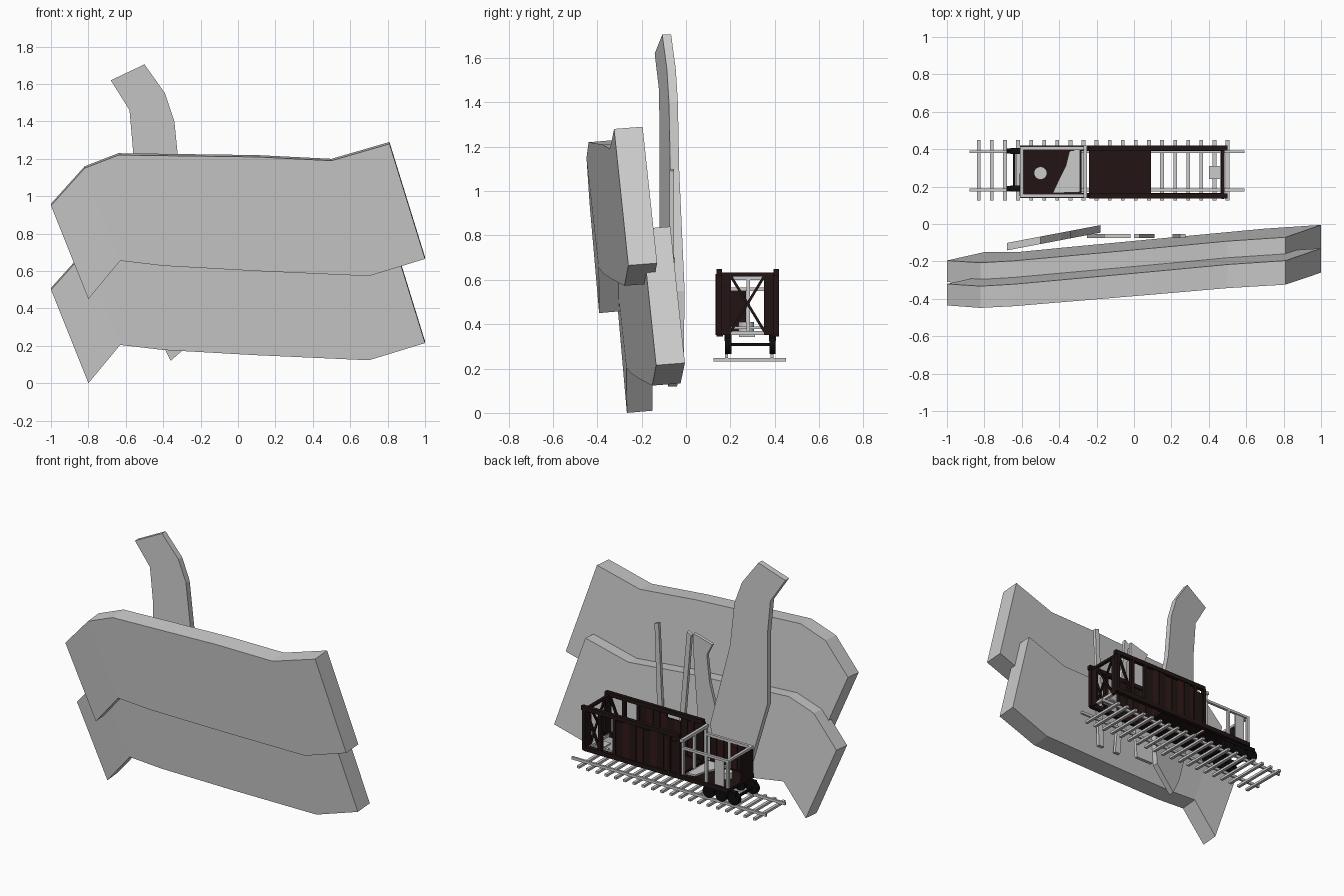
import bpy, bmesh, math, random
from mathutils import Vector

if "Cube" in bpy.data.objects:
    bpy.data.objects.remove(bpy.data.objects["Cube"])
random.seed(4)


def mat(name, r, g, b):
    m = bpy.data.materials.new(name)
    m.diffuse_color = (r, g, b, 1)
    m.use_nodes = True
    m.node_tree.nodes["Principled BSDF"].inputs["Base Color"].default_value = m.diffuse_color
    return m


BROWN = mat("charred_wood", 0.016, 0.007, 0.007)
BROWN2 = mat("charred_wood_red", 0.03, 0.010, 0.009)
BLACK = mat("soot_iron", 0.004, 0.004, 0.004)


def finish(name, bm, m=None):
    bmesh.ops.recalc_face_normals(bm, faces=bm.faces)
    me = bpy.data.meshes.new(name)
    bm.to_mesh(me)
    bm.free()
    ob = bpy.data.objects.new(name, me)
    bpy.context.collection.objects.link(ob)
    if m:
        me.materials.append(m)
    return ob


def box(name, x0, x1, y0, y1, z0, z1, m=None):
    bm = bmesh.new()
    bmesh.ops.create_cube(bm, size=1)
    for v in bm.verts:
        v.co = ((x0 + x1) / 2 + v.co.x * (x1 - x0), (y0 + y1) / 2 + v.co.y * (y1 - y0),
                (z0 + z1) / 2 + v.co.z * (z1 - z0))
    return finish(name, bm, m)


def beam(name, a, b, w, m=None):
    a, b = Vector(a), Vector(b)
    bm = bmesh.new()
    bmesh.ops.create_cube(bm, size=1)
    q = (b - a).to_track_quat('Z', 'Y')
    for v in bm.verts:
        v.co = (a + b) / 2 + q @ Vector((v.co.x * w, v.co.y * w, v.co.z * (b - a).length))
    return finish(name, bm, m)


def cyl(name, c, r, d, axis, m=None):
    bm = bmesh.new()
    bmesh.ops.create_cone(bm, cap_ends=True, segments=20, radius1=r, radius2=r, depth=d)
    q = Vector(axis).to_track_quat('Z', 'Y')
    for v in bm.verts:
        v.co = q @ v.co + Vector(c)
    return finish(name, bm, m)


def prism(name, pts, y_of, thick, m=None):
    """Outline in x,z, given depth along y."""
    bm = bmesh.new()
    f = [bm.verts.new((x, y_of(x, z), z)) for x, z in pts]
    b = [bm.verts.new((x, y_of(x, z) + thick, z)) for x, z in pts]
    bm.faces.new(f)
    bm.faces.new(b[::-1])
    for i in range(len(pts)):
        j = (i + 1) % len(pts)
        bm.faces.new((f[i], b[i], b[j], f[j]))
    return finish(name, bm, m)


# Two thick overlapping leaning slabs
TOP = [(-1, .95), (-.82, 1.15), (-.64, 1.22), (.1, 1.21), (.5, 1.19), (.81, 1.28)]
BOT = [(-.8, .45), (-.63, .655), (-.4, .628), (.1, .60), (.7, .573), (1, .665)]


def slab(name, dy, dz):
    bm = bmesh.new()
    rows = []
    for t, b in zip(TOP, BOT):
        ring = []
        for back in (0, 1):
            for x, z in ((t, b) if not back else (b, t)):
                y = -.29 + .0826 * max(x, -.85) - .079 * z
                th = .1225 + .0075 * x
                ring.append(bm.verts.new((x, y + dy + back * th, z + dz + back * .01)))
        rows.append(ring)
    for r, s in zip(rows, rows[1:]):
        for i in range(4):
            j = (i + 1) % 4
            bm.faces.new((r[i], r[j], s[j], s[i]))
    bm.faces.new(rows[0])
    bm.faces.new(rows[-1][::-1])
    finish(name, bm)


slab("front_slab", 0, 0)
slab("rear_slab", .125, -.45)

# Smoke plumes and thin strips behind the slabs
prism("large_plume", [(-.68, 1.62), (-.5, 1.705), (-.39, 1.55), (-.34, 1.4), (-.31, 1.1), (-.18, .55),
                      (-.2, .26), (-.36, .12), (-.42, .24), (-.46, .38), (-.56, .75), (-.56, 1.23),
                      (-.58, 1.46)], lambda x, z: -.012 + .19 * x, .04)
flat = lambda x, z: -.075
prism("small_plume", [(-.02, 1.10), (-.16, 1.06), (-.12, .98), (-.14, .8), (-.25, .4), (-.2, .28),
                      (-.07, .28), (-.05, .55), (-.03, .8), (-.02, .95)], flat, .022)
prism("strip_1", [(0, 1.08), (.03, 1.1), (.11, .25), (.07, .25)], flat, .022)
prism("strip_2", [(.245, 1.1), (.275, 1.09), (.245, .25), (.205, .25)], flat, .022)

# Track
for i, y in enumerate((.182, .387)):
    box(f"rail_{i}", -.88, .59, y - .007, y + .007, .248, .266)
for i in range(20):
    x = -.83 + i * .07
    box(f"sleeper_{i}", x - .01, x + .01, .125, .45, .232, .248)

# Wheels and axles under the low end
for i, x in enumerate((-.45, -.545, -.64)):
    for y in (.19, .39):
        cyl(f"wheel_{i}", (x, y, .308), .042, .028, (0, 1, 0), BLACK)
    beam(f"axle_{i}", (x, .18, .308), (x, .40, .308), .014, BLACK)
for y in (.19, .39):
    box("wheel_bar", -.66, -.42, y - .016, y + .016, .325, .355, BLACK)

# Wagon floor frame
for y in (.152, .405):
    box("sill", -.61, .48, y - .014, y + .014, .345, .375, BROWN)
box("wagon_floor", -.24, .09, .15, .41, .352, .37, BROWN)
box("floor_end", .46, .48, .15, .41, .352, .37)
box("under_block", .40, .46, .24, .31, .342, .352)

# Upper frame of the tall section
for y in (.15, .407):
    box("top_rail", -.24, .50, y - .013, y + .013, .62, .648, BROWN)
    for x in (-.235, -.16, .25, .36, .48):
        box("post", x - .012, x + .012, y - .012, y + .012, .35, .63, BROWN)
    beam("side_diagonal", (.36, y, .37), (.47, y, .62), .014, BROWN)
    # Burnt plank walls
    for i in range(9):
        x = -.225 + i * .052
        t = .62 - random.choice((0, 0, .01, .03))
        box("plank", x, x + .05, y - .006, y + .006, .355, t, (BROWN, BROWN2)[i % 2])
for y in (.168, .385):
    box("end_panel", .468, .482, y - .034, y + .034, .35, .625, BROWN)
box("end_beam", .465, .485, .14, .42, .615, .632, BROWN)
beam("brace_a", (.475, .2, .365), (.475, .355, .62), .012, BROWN)
beam("brace_b", (.475, .355, .365), (.475, .2, .62), .012, BROWN)
box("pale_cross_beam", -.27, -.25, .14, .42, .60, .62)
for y in (.155, .28, .40):
    box("bulkhead_post", -.268, -.252, y - .008, y + .008, .37, .6)

# Low cab: deck, frame, surviving panels, stove pipe
box("cab_deck", -.61, -.28, .15, .41, .352, .37, BROWN)
for i in range(6):
    box("far_wall_plank", -.60 + i * .052, -.552 + i * .052, .147, .157, .37, .55,
        (BROWN2, BROWN)[i % 2])
for y in (.152, .405):
    box("cab_top_rail", -.61, -.26, y - .009, y + .009, .55, .566)
    for x in (-.6, -.44):
        box("cab_post", x - .009, x + .009, y - .009, y + .009, .37, .555)
box("cab_end_rail", -.61, -.592, .15, .41, .55, .566)
box("pale_panel", -.57, -.50, .398, .406, .37, .55)
box("cab_end_board", -.612, -.6, .15, .27, .37, .55, BROWN)
cyl("round_plate", (-.5, .272, .39), .035, .04, (0, 0, 1))

# Broken pale board lying in the cab
bm = bmesh.new()
vs = [bm.verts.new((x, y, .378)) for x, y in
      ((-.29, .40), (-.345, .39), (-.365, .31), (-.40, .24), (-.435, .165), (-.29, .17))]
face = bm.faces.new(vs)
up = bmesh.ops.extrude_face_region(bm, geom=[face])["geom"]
bmesh.ops.translate(bm, vec=(0, 0, .012), verts=[g for g in up if isinstance(g, bmesh.types.BMVert)])
finish("broken_board", bm)
